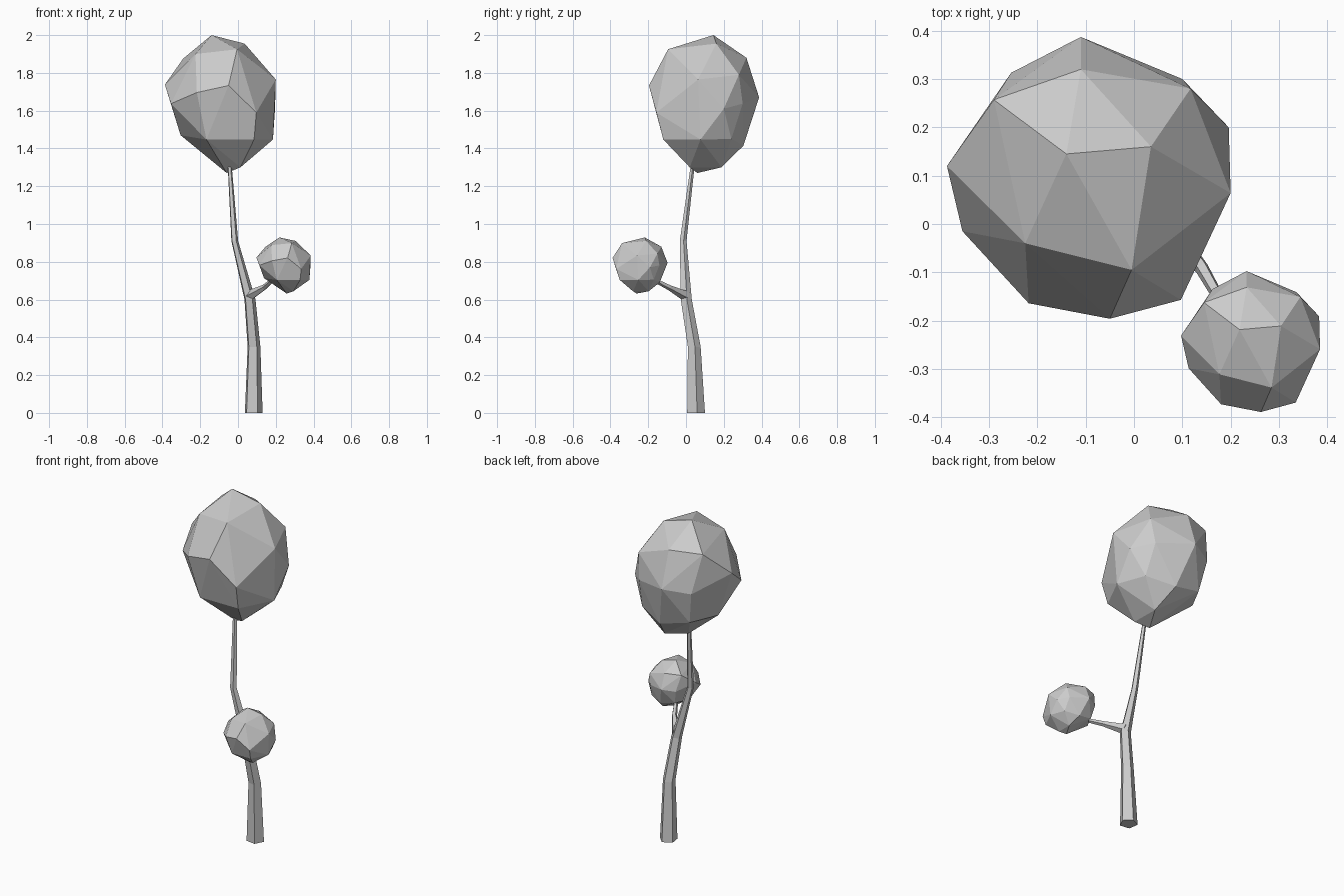
import bpy
import bmesh
import math
from mathutils import Vector

cube = bpy.data.objects.get("Cube")
if cube:
    bpy.data.objects.remove(cube, do_unlink=True)

# One plain grey for the whole tree
grey = bpy.data.materials.new("plain_grey")
grey.use_nodes = True
colour = (0.6, 0.6, 0.6, 1)
grey.diffuse_color = colour
grey.node_tree.nodes["Principled BSDF"].inputs["Base Color"].default_value = colour


def add_object(name, bm):
    """Turn a bmesh into a flat-shaded object with the grey material."""
    bmesh.ops.recalc_face_normals(bm, faces=bm.faces[:])
    mesh = bpy.data.meshes.new(name)
    bm.to_mesh(mesh)
    bm.free()
    mesh.materials.append(grey)
    obj = bpy.data.objects.new(name, mesh)
    bpy.context.scene.collection.objects.link(obj)
    return obj


def limb(name, path, sides=5, turn=math.radians(9), tilt=False):
    """Tapering five-sided limb through (x, y, z, radius) stations."""
    bm = bmesh.new()
    rings = []
    axis = Vector(path[-1][:3]) - Vector(path[0][:3])
    spin = Vector((0, 0, 1)).rotation_difference(axis)
    for x, y, z, radius in path:
        ring = []
        for i in range(sides):
            a = turn + math.tau * i / sides
            offset = Vector((math.cos(a), math.sin(a), 0)) * radius
            if tilt:
                offset.rotate(spin)
            ring.append(bm.verts.new(Vector((x, y, z)) + offset))
        rings.append(ring)
    for low, high in zip(rings, rings[1:]):
        for i in range(sides):
            j = (i + 1) % sides
            bm.faces.new((low[i], low[j], high[j], high[i]))
    bm.faces.new(rings[0])
    bm.faces.new(rings[-1])
    return add_object(name, bm)


def foliage(name, corners, scale, shift):
    """Faceted clump: the convex hull of a few corner points."""
    bm = bmesh.new()
    for corner in corners:
        bm.verts.new([c * s + d for c, s, d in zip(corner, scale, shift)])
    result = bmesh.ops.convex_hull(bm, input=bm.verts[:])
    spare = {v for v in result["geom_interior"] + result["geom_unused"]
             if isinstance(v, bmesh.types.BMVert)}
    bmesh.ops.delete(bm, geom=list(spare), context="VERTS")
    return add_object(name, bm)


# Trunk and side branch
limb("trunk", [(.081, .051, 0, .05), (.083, .042, .35, .036),
               (.062, 0, .6, .031), (-.018, -.016, .91, .019),
               (-.045, .036, 1.32, .011)])
limb("side_branch", [(.06, 0, .62, .03), (.14, -.09, .665, .015),
                     (.18, -.16, .70, .012)], tilt=True)

# Corners of the faceted clump, from the crown down
crown_top = [(-.14, .145, 2), (.035, .16, 1.955), (-.005, -.095, 1.925),
             (-.225, -.04, 1.9), (-.29, .257, 1.876), (-.11, .32, 1.88)]
crown_middle = [(.117, .28, 1.79), (.2, .064, 1.765), (-.05, -.196, 1.733),
                (-.218, -.164, 1.696), (-.387, .12, 1.738),
                (-.355, -.015, 1.637), (-.254, .313, 1.65),
                (-.11, .387, 1.67), (.1, .3, 1.637), (.196, .2, 1.61),
                (.097, -.157, 1.59)]
crown_bottom = [(-.304, .13, 1.47), (-.167, -.12, 1.447), (.085, -.12, 1.447),
                (.185, .077, 1.447), (.12, .24, 1.45), (-.04, .304, 1.415),
                (-.22, .28, 1.46), (-.06, .06, 1.27), (.013, .02, 1.3),
                (.01, .188, 1.3), (-.14, .15, 1.36)]
corners = crown_top + crown_middle + crown_bottom

# Large crown and its small copy on the side branch
foliage("large_foliage", corners, (1, 1, 1), (0, 0, 0))
foliage("small_foliage", corners, (.49, .5, .407), (.287, -.291, .115))
